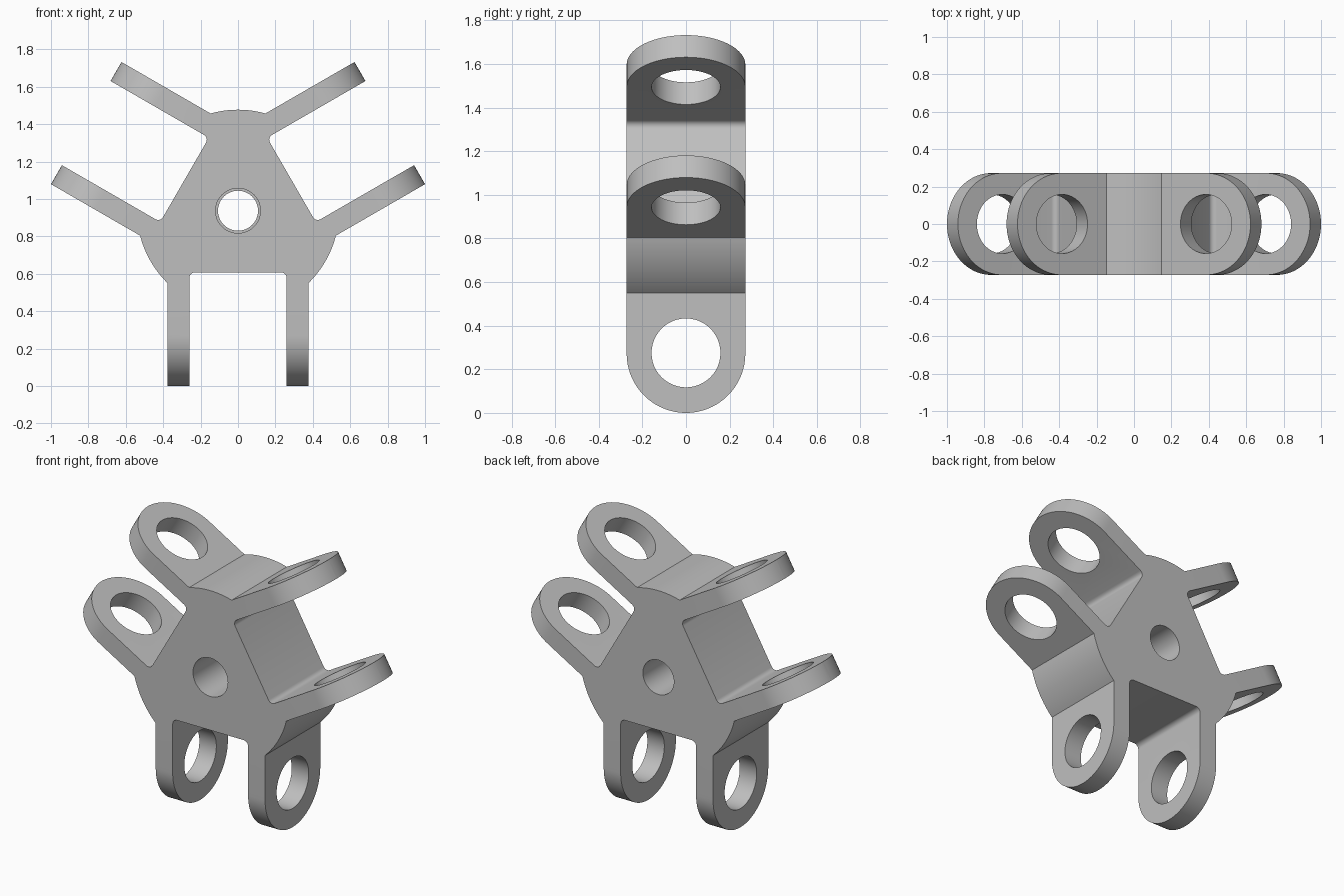
import bpy, bmesh
from math import sin, cos, pi, asin, radians
from mathutils import Matrix, Vector

old = bpy.data.objects.get("Cube")
if old:
    bpy.data.objects.remove(old, do_unlink=True)

CENTRE = 0.937         # hub height, also the reach of each lug
HUB_R = 0.54
HALF = 0.272           # half depth
INNER, OUTER = 0.26, 0.377   # lug faces, measured from the pair's middle
FLOOR, FILLET = 0.33, 0.03   # slot floor and its corner radius
UP = Matrix.Translation((0, 0, CENTRE))

metal = bpy.data.materials.new("light grey metal")
metal.use_nodes = True
GREY = (0.52, 0.52, 0.52, 1)
metal.diffuse_color = GREY
metal.node_tree.nodes["Principled BSDF"].inputs["Base Color"].default_value = GREY


def arc(cx, cy, r, a0, a1, n):
    return [(cx + r * cos(a0 + (a1 - a0) * i / n),
             cy + r * sin(a0 + (a1 - a0) * i / n)) for i in range(n + 1)]


def prism(bm, points, move):
    """Extrude a list of 3D points along a vector."""
    face = bm.faces.new([bm.verts.new(p) for p in points])
    new = bmesh.ops.extrude_face_region(bm, geom=[face])["geom"]
    bmesh.ops.translate(bm, vec=move,
                        verts=[g for g in new if isinstance(g, bmesh.types.BMVert)])


def finish(bm, name, matrix):
    bmesh.ops.recalc_face_normals(bm, faces=bm.faces[:])
    mesh = bpy.data.meshes.new(name)
    bm.to_mesh(mesh)
    bm.free()
    mesh.transform(matrix)
    mesh.materials.append(metal)
    obj = bpy.data.objects.new(name, mesh)
    bpy.context.collection.objects.link(obj)
    return obj


# Hub with three pairs of lugs: one third of the outline, turned three times
half_angle = asin(OUTER / HUB_R)
root = HUB_R * cos(half_angle)
corner = arc(-INNER + FILLET, -FLOOR - FILLET, FILLET, pi, pi / 2, 6)
third = [(-OUTER, -root), (-OUTER, -CENTRE), (-INNER, -CENTRE)] + corner
third += [(-x, z) for x, z in reversed(third)]
third += arc(0, 0, HUB_R, -pi / 2 + half_angle, pi / 6 - half_angle, 16)[1:-1]
outline = []
for k in range(3):
    turn = Matrix.Rotation(-k * radians(120), 4, 'Y')
    outline += [turn @ Vector((x, -HALF, z)) for x, z in third]
bm = bmesh.new()
prism(bm, outline, (0, 2 * HALF, 0))
body = finish(bm, "three_way_clevis_hub", UP)

# Cutters that round the lug ends and drill the pin holes
cutters = []
far = CENTRE + 0.1
for k in range(3):
    bm = bmesh.new()
    for side in (1, -1):
        edge = arc(0, HALF - CENTRE, HALF, 0, -pi / 2, 24)
        edge += [(0, -far), (HALF + 0.1, -far), (HALF + 0.1, HALF - CENTRE)]
        prism(bm, [(-0.45, side * y, z) for y, z in edge], (0.9, 0, 0))
    hole = arc(0, 0.275 - CENTRE, 0.158, 0, 2 * pi, 48)[:-1]
    prism(bm, [(-0.45, y, z) for y, z in hole], (0.9, 0, 0))
    cutters.append(finish(bm, "lug_cutter", UP @ Matrix.Rotation(-k * radians(120), 4, 'Y')))

# Stepped centre bore, wider at the front
for radius, start, length in ((0.12, -0.4, 0.4), (0.107, -0.1, 0.5)):
    bm = bmesh.new()
    ring = arc(0, 0, radius, 0, 2 * pi, 48)[:-1]
    prism(bm, [(x, start, z) for x, z in ring], (0, length, 0))
    cutters.append(finish(bm, "bore_cutter", UP))

for cutter in cutters:
    cutter.hide_render = True
    cutter.hide_viewport = True
    mod = body.modifiers.new("cut", 'BOOLEAN')
    mod.operation = 'DIFFERENCE'
    mod.solver = 'EXACT'
    mod.object = cutter

# Apply the cuts, then remove the cutters
bpy.context.view_layer.update()
evaluated = body.evaluated_get(bpy.context.evaluated_depsgraph_get())
result = bpy.data.meshes.new_from_object(evaluated)
body.modifiers.clear()
body.data = result
for cutter in cutters:
    bpy.data.objects.remove(cutter, do_unlink=True)

# Smooth curved faces, keep edges sharp
bpy.ops.object.select_all(action='DESELECT')
bpy.context.view_layer.objects.active = body
body.select_set(True)
bpy.ops.object.shade_smooth_by_angle(angle=radians(30))
